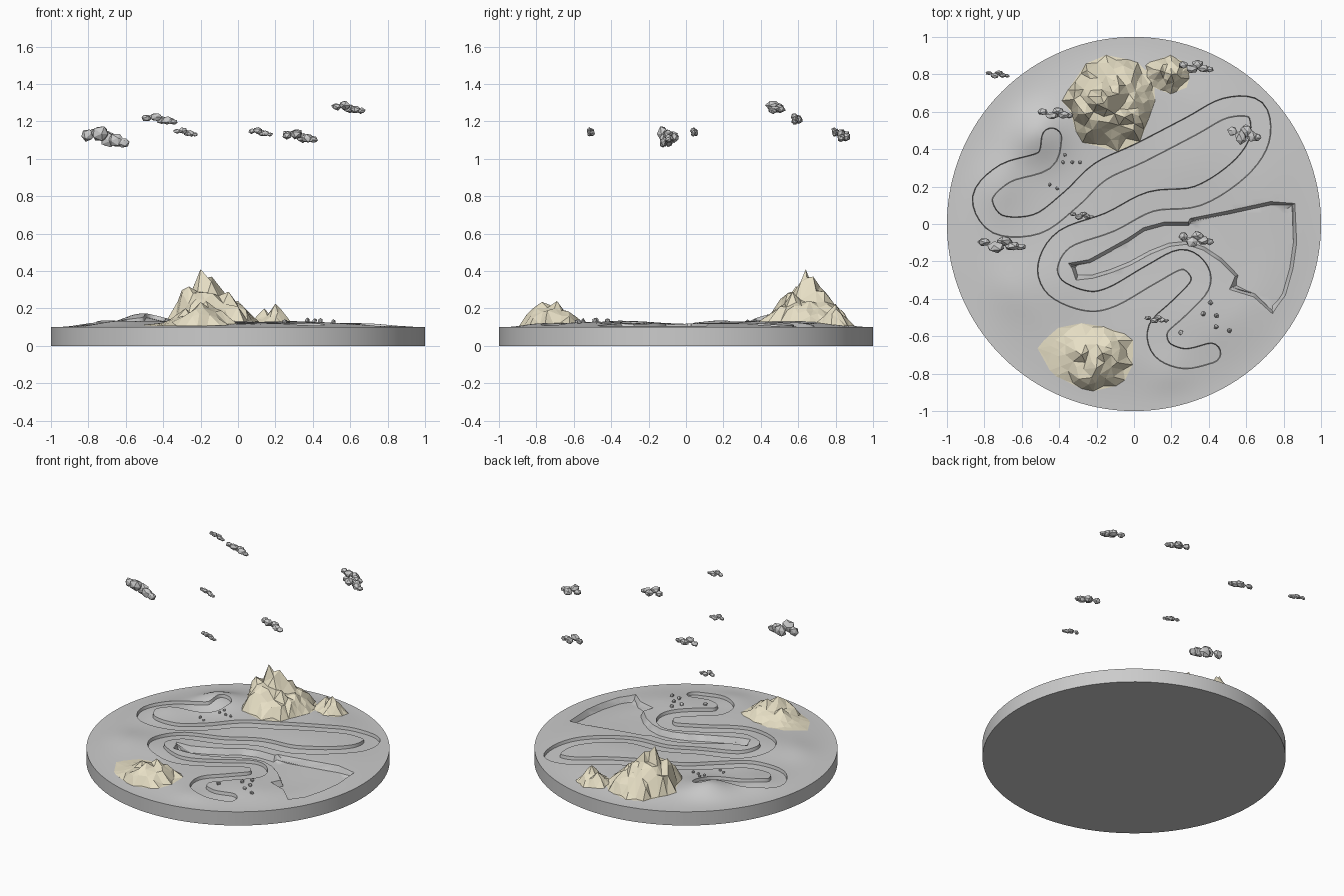
import bpy, bmesh, math, random
from mathutils import Vector, Matrix
from mathutils.geometry import delaunay_2d_cdt, intersect_point_line

if "Cube" in bpy.data.objects:
    bpy.data.objects.remove(bpy.data.objects["Cube"])

random.seed(7)
stone = bpy.data.materials.new("pale_stone")
stone.diffuse_color = (0.80, 0.74, 0.56, 1)
stone.use_nodes = True
stone.node_tree.nodes["Principled BSDF"].inputs["Base Color"].default_value = stone.diffuse_color


def make(name, bm, mat=None, smooth=False):
    me = bpy.data.meshes.new(name)
    bm.to_mesh(me)
    bm.free()
    ob = bpy.data.objects.new(name, me)
    bpy.context.collection.objects.link(ob)
    if mat:
        me.materials.append(mat)
    if smooth:
        bpy.ops.object.select_all(action='DESELECT')
        ob.select_set(True)
        bpy.context.view_layer.objects.active = ob
        bpy.ops.object.shade_smooth_by_angle(angle=math.radians(30))
    return ob


def spline(p, n=6):
    out = []
    for i in range(len(p) - 1):
        a, b, c, d = p[max(i-1, 0)], p[i], p[i+1], p[min(i+2, len(p)-1)]
        for k in range(n):
            t = k / n
            out.append(0.5*((2*b) + (c-a)*t + (2*a-5*b+4*c-d)*t*t + (3*b-a-3*c+d)*t**3))
    return out + [p[-1]]


def smooth01(t):
    t = max(0, min(1, t))
    return t*t*(3 - 2*t)


def dist(p, loop):
    best = 9
    for a, b in zip(loop, loop[1:]):
        ab = b - a
        t = max(0, min(1, (p-a).dot(ab) / max(ab.length_squared, 1e-9)))
        best = min(best, (p - a - ab*t).length)
    return best


def inside(p, loop):
    hit = False
    for a, b in zip(loop, loop[1:] + loop[:1]):
        if (a.y > p.y) != (b.y > p.y) and p.x < (b.x-a.x)*(p.y-a.y)/(b.y-a.y) + a.x:
            hit = not hit
    return hit


# Winding road centre line and lake outline
road = spline([Vector(p) for p in [
    (-.44, .46), (-.48, .34), (-.69, .27), (-.81, .14), (-.73, .0), (-.52, .0), (-.34, .13),
    (-.18, .28), (.03, .38), (.3, .52), (.49, .62), (.65, .61), (.67, .45), (.56, .29),
    (.34, .15), (.09, .12), (-.13, .01), (-.37, -.08), (-.46, -.22), (-.42, -.34), (-.26, -.41),
    (-.12, -.39), (.09, -.27), (.25, -.19), (.34, -.24), (.35, -.33), (.24, -.45), (.13, -.56),
    (.15, -.67), (.27, -.72), (.41, -.69)]], 5)
lake = [Vector(p) for p in [
    (-.35, -.21), (-.33, -.24), (-.31, -.30), (-.22, -.29), (-.12, -.26), (-.02, -.22), (.09, -.16),
    (.19, -.12), (.28, -.11), (.37, -.14), (.46, -.20), (.54, -.28), (.51, -.35), (.64, -.39),
    (.74, -.48), (.81, -.38), (.85, -.24), (.87, -.10), (.86, .11), (.73, .12), (.50, .07),
    (.30, .03), (.29, .01), (.16, .01), (.05, -.02), (-.04, -.08), (-.13, -.13), (-.24, -.19)]]
HALF, DROP = 0.053, 0.022


def road_edge(w):
    left, right = [], []
    for i, p in enumerate(road):
        t = (road[min(i+1, len(road)-1)] - road[max(i-1, 0)]).normalized()
        n = Vector((-t.y, t.x)) * w
        left.append(p + n)
        right.append(p - n)

    def cap(c, start):
        a0 = math.atan2(start.y - c.y, start.x - c.x)
        return [c + w*Vector((math.cos(a0 - math.pi*k/8), math.sin(a0 - math.pi*k/8))) for k in range(1, 8)]
    return left + cap(road[-1], left[-1]) + right[::-1] + cap(road[0], right[0])


def inset(loop, w):
    out = []
    for i, p in enumerate(loop):
        t = (loop[(i+1) % len(loop)] - loop[i-1]).normalized()
        out.append(p + Vector((-t.y, t.x)) * w)
    return out


# Rolling ground: x, y, height, radius
HILLS = [(-.52, .49, .055, .15), (-.75, .22, .02, .16), (.35, -.5, .014, .18), (-.4, -.35, .014, .2),
         (.3, .3, .016, .22), (-.68, -.35, .016, .16), (-.1, .6, .02, .25), (.2, -.85, .015, .12)]


def ground(x, y):
    f = smooth01((1 - math.hypot(x, y)) / 0.3)
    z = .017 + sum(h*math.exp(-((x-a)**2 + (y-b)**2)/(r*r)) for a, b, h, r in HILLS)
    z += .003*math.sin(9*x + 2)*math.sin(8*y)
    return 0.1 + f*z


def terrain_z(p):
    z = ground(p.x, p.y)
    if dist(p, road) < HALF:
        z -= DROP
    if inside(p, lake):
        z -= 0.042*smooth01(dist(p, lake + lake[:1]) / 0.018)
    return z


# Round base with carved road and lake
loops = [[Vector((math.cos(k*math.tau/128), math.sin(k*math.tau/128))) for k in range(128)],
         road_edge(HALF - .002), road_edge(HALF + .002), lake, inset(lake, .018)]
pts, edges = [], []
for lp in loops:
    s = len(pts)
    pts += lp
    edges += [(s+i, s+(i+1) % len(lp)) for i in range(len(lp))]
for i in range(-36, 37):
    for j in range(-36, 37):
        p = Vector((i/36.5, j/36.5))
        if p.length < 0.985 and abs(dist(p, road) - HALF) > .006:
            pts.append(p)
res = delaunay_2d_cdt(pts, edges, [], 0, 1e-5)
bm = bmesh.new()
vs = [bm.verts.new((p.x, p.y, terrain_z(p))) for p in res[0]]
for f in res[2]:
    bm.faces.new([vs[i] for i in f])
rim = [e for e in bm.edges if e.is_boundary]
ext = bmesh.ops.extrude_edge_only(bm, edges=rim)["geom"]
for v in ext:
    if isinstance(v, bmesh.types.BMVert):
        v.co.z = 0
low = [e for e in ext if isinstance(e, bmesh.types.BMEdge) and all(v.co.z == 0 for v in e.verts)]
bmesh.ops.contextual_create(bm, geom=low)
bmesh.ops.recalc_face_normals(bm, faces=bm.faces)
make("round_terrain_base", bm, smooth=True)


# Faceted mountains: peaks are x, y, z, spread
def mountain(name, cx, cy, rx, ry, count, gap, peaks):
    p2 = [Vector(p[:2]) for p in peaks]
    zs = [p[2] for p in peaks]
    for k in range(26):
        a, r = k*math.tau/26, random.uniform(.82, 1.06)
        p2.append(Vector((cx + rx*r*math.cos(a), cy + ry*r*math.sin(a))))
        zs.append(ground(*p2[-1]) + .002)
    for _ in range(count):
        a, r = random.uniform(0, math.tau), .85*math.sqrt(random.random())
        q = Vector((cx + rx*r*math.cos(a), cy + ry*r*math.sin(a)))
        if min((q-o).length for o in p2) < gap:
            continue
        g = ground(*q) + .006
        h = max((z-g)*max(0, 1 - math.hypot(q.x-x, q.y-y)/s)**1.4 for x, y, z, s in peaks)
        p2.append(q)
        zs.append(g + h*random.uniform(.7, 1.12))
    r = delaunay_2d_cdt(p2, [], [], 0, 1e-5)
    bm = bmesh.new()
    vs = [bm.verts.new((p.x, p.y, zs[o[0]])) for p, o in zip(r[0], r[3])]
    for f in r[2]:
        bm.faces.new([vs[i] for i in f])
    bmesh.ops.recalc_face_normals(bm, faces=bm.faces)
    if sum(f.normal.z for f in bm.faces) < 0:
        bmesh.ops.reverse_faces(bm, faces=bm.faces)
    make(name, bm, stone)


mountain("main_mountain", -.12, .66, .26, .26, 600, .034, [
    (-.20, .64, .41, .28), (-.14, .68, .37, .24), (-.05, .57, .29, .2), (-.24, .56, .28, .17),
    (-.08, .74, .29, .2), (-.0, .66, .24, .14), (-.27, .72, .25, .15)])
mountain("small_mountain", .18, .80, .13, .10, 200, .026, [
    (.20, .80, .225, .12), (.14, .82, .20, .1), (.25, .78, .17, .08)])
mountain("front_mountain", -.25, -.71, .26, .18, 400, .034, [
    (-.20, -.77, .235, .2), (-.17, -.69, .24, .18), (-.28, -.70, .20, .15), (-.09, -.74, .19, .12)])


# Clouds: lumpy clusters of faceted puffs
def cloud(i, x, y, z, hx, hy, hz):
    bm = bmesh.new()
    for t, dy, dz, s in [(-.66, .3, .25, .8), (-.2, -.3, .4, 1), (.12, .35, -.1, .95),
                         (.4, -.2, -.15, .9), (.72, -.3, -.35, .65)]:
        g = bmesh.ops.create_icosphere(bm, subdivisions=1, radius=1)["verts"]
        rot = Matrix.Rotation(random.uniform(0, 6), 3, (.3, .5, 1))
        for v in g:
            c = rot @ v.co * random.uniform(.85, 1.15)
            v.co = Vector((x + hx*(t + c.x*.36*s), y + hy*(dy + c.y*.66*s), z + hz*(dz + c.z*.66*s)))
    make(f"cloud_{i}", bm)


for i, c in enumerate([
        (-.71, -.11, 1.11, .14, .045, .065), (-.42, .59, 1.21, .105, .035, .036),
        (-.28, .045, 1.14, .07, .024, .028), (.12, -.51, 1.14, .07, .024, .028),
        (.33, -.08, 1.115, .10, .045, .04), (.33, .84, 1.12, .10, .04, .04),
        (.59, .48, 1.27, .095, .055, .038), (-.73, .80, 1.14, .07, .024, .028)]):
    cloud(i + 1, *c)

# Loose boulders
for i, (x, y) in enumerate([(.41, -.42), (.37, -.48), (.44, -.55), (.25, -.58), (.51, -.57), (.44, -.49),
                            (-.37, .37), (-.38, .33), (-.33, .33), (-.29, .33), (-.45, .21), (-.41, .19)]):
    bm = bmesh.new()
    r = .014 if i < 6 else .01
    bmesh.ops.create_icosphere(bm, subdivisions=1, radius=r)
    for v in bm.verts:
        v.co = v.co * random.uniform(.8, 1.2) + Vector((x, y, terrain_z(Vector((x, y))) + r*.5))
    make(f"boulder_{i + 1}", bm)
